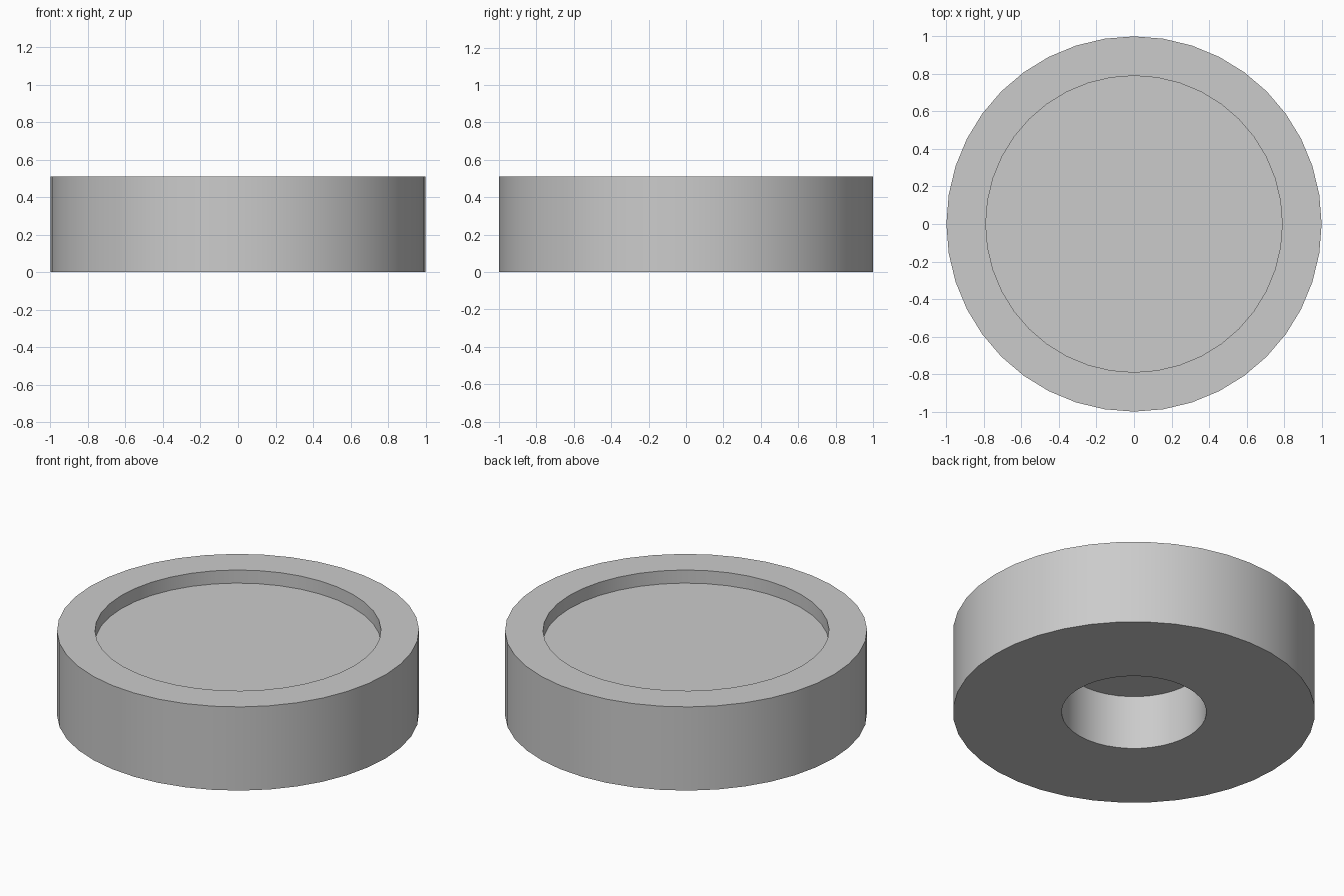
import bpy, bmesh, math

old = bpy.data.objects.get("Cube")
if old:
    bpy.data.objects.remove(old, do_unlink=True)

SIDES = 40
OUTER, RECESS, BORE = 1.0, 0.79, 0.4
HEIGHT, FLOOR, CEILING = 0.51, 0.43, 0.33

# One plain grey material
grey = bpy.data.materials.new("plain_grey")
grey.use_nodes = True
colour = (0.6, 0.6, 0.6, 1)
grey.diffuse_color = colour
grey.node_tree.nodes["Principled BSDF"].inputs["Base Color"].default_value = colour


def ring(bm, radius, z):
    steps = [2 * math.pi * i / SIDES for i in range(SIDES)]
    return [bm.verts.new((radius * math.cos(a), radius * math.sin(a), z)) for a in steps]


# Round body: blind bore below, side wall, rim and shallow recess on top
profile = [(BORE, CEILING), (BORE, 0), (OUTER, 0), (OUTER, HEIGHT),
           (RECESS, HEIGHT), (RECESS, FLOOR)]
bm = bmesh.new()
rings = [ring(bm, r, z) for r, z in profile]
for low, high in zip(rings, rings[1:]):
    for i in range(SIDES):
        j = (i + 1) % SIDES
        bm.faces.new((low[i], low[j], high[j], high[i]))

# Bore ceiling and recess floor
bm.faces.new(rings[0][::-1])
bm.faces.new(rings[-1])
bmesh.ops.recalc_face_normals(bm, faces=bm.faces)

mesh = bpy.data.meshes.new("round_base")
bm.to_mesh(mesh)
bm.free()
mesh.materials.append(grey)
body = bpy.data.objects.new("round_base", mesh)
bpy.context.collection.objects.link(body)

# Smooth round walls with crisp rims
bpy.ops.object.select_all(action="DESELECT")
body.select_set(True)
bpy.context.view_layer.objects.active = body
bpy.ops.object.shade_smooth_by_angle(angle=math.radians(30))
